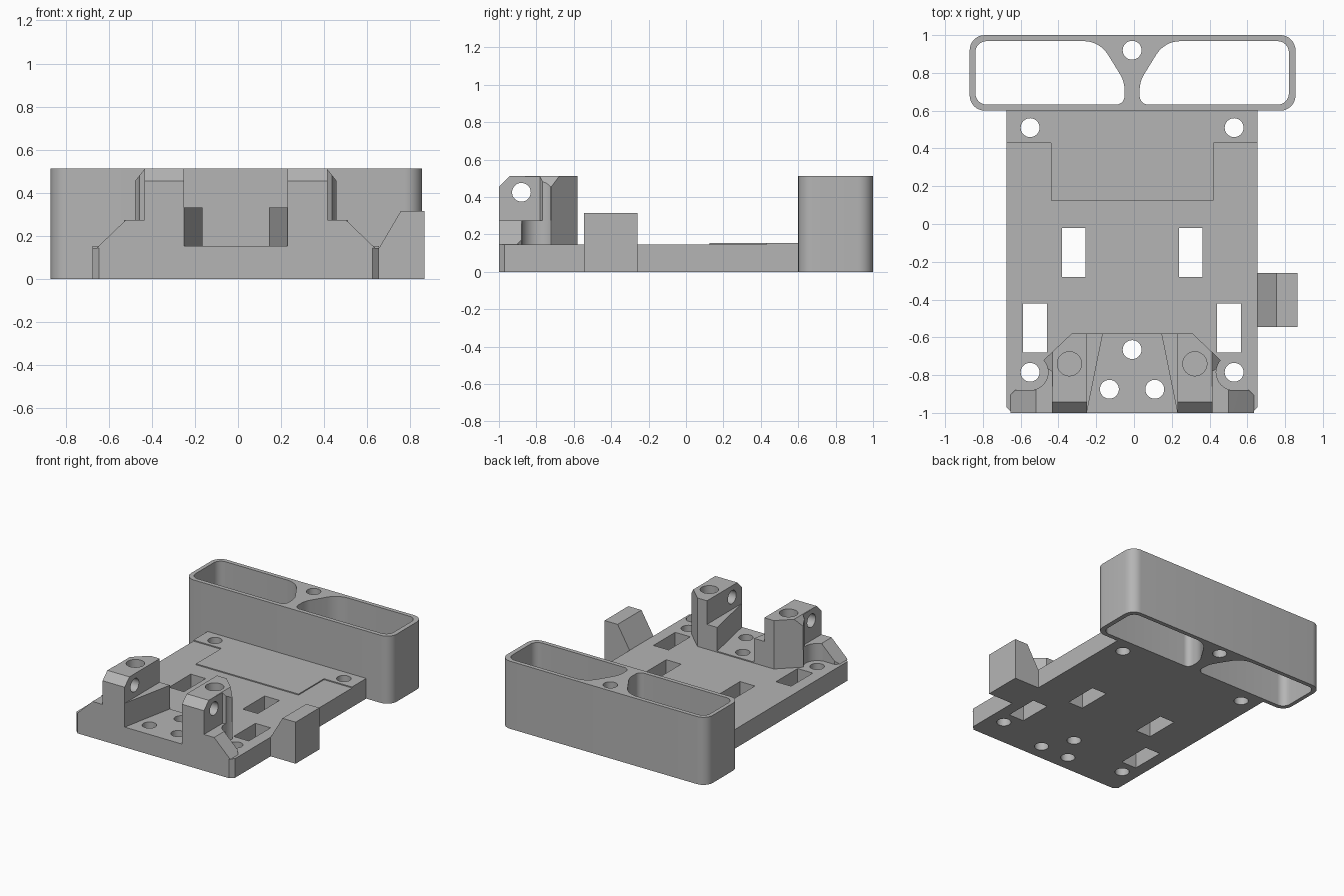
import bpy, bmesh, math
from mathutils import Vector

if "Cube" in bpy.data.objects:
    bpy.data.objects.remove(bpy.data.objects["Cube"], do_unlink=True)

CX = -0.01  # symmetry line of the body

grey = bpy.data.materials.new("plain grey")
grey.use_nodes = True
GREY = (0.46, 0.46, 0.46, 1)
grey.diffuse_color = GREY
grey.node_tree.nodes["Principled BSDF"].inputs["Base Color"].default_value = GREY


def prism(name, pts, lo, hi, axis="z"):
    """Extrude a 2D outline along an axis: z takes (x,y), y takes (x,z), x takes (y,z)."""
    place = {"z": lambda a, b, h: (a, b, h),
             "y": lambda a, b, h: (a, h, b),
             "x": lambda a, b, h: (h, a, b)}[axis]
    bm = bmesh.new()
    low = [bm.verts.new(place(a, b, lo)) for a, b in pts]
    high = [bm.verts.new(place(a, b, hi)) for a, b in pts]
    bm.faces.new(low)
    bm.faces.new(high)
    n = len(pts)
    for i in range(n):
        j = (i + 1) % n
        bm.faces.new((low[i], low[j], high[j], high[i]))
    bmesh.ops.recalc_face_normals(bm, faces=bm.faces)
    me = bpy.data.meshes.new(name)
    bm.to_mesh(me)
    bm.free()
    me.materials.append(grey)
    ob = bpy.data.objects.new(name, me)
    bpy.context.collection.objects.link(ob)
    return ob


def rect(x0, x1, y0, y1):
    return [(x0, y0), (x1, y0), (x1, y1), (x0, y1)]


def circle(x, y, r, n=32):
    return [(x + r * math.cos(2 * math.pi * i / n), y + r * math.sin(2 * math.pi * i / n))
            for i in range(n)]


def rounded(corners, n=8):
    """Outline from (x, y, radius) corners with filleted corners."""
    out = []
    for i, (x, y, r) in enumerate(corners):
        p = Vector((x, y))
        a = (Vector(corners[i - 1][:2]) - p).normalized()
        b = (Vector(corners[(i + 1) % len(corners)][:2]) - p).normalized()
        half = a.angle(b) / 2
        c = p + (a + b).normalized() * (r / math.sin(half))
        t = r / math.tan(half)
        start, end = p + a * t - c, p + b * t - c
        sweep = start.angle_signed(end)
        ang = math.atan2(start.y, start.x)
        for k in range(n + 1):
            th = ang - sweep * k / n
            out.append((c.x + r * math.cos(th), c.y + r * math.sin(th)))
    return out


def cut(ob, cutter):
    """Subtract the cutter and discard it."""
    mod = ob.modifiers.new("cut", "BOOLEAN")
    mod.operation = "DIFFERENCE"
    mod.solver = "EXACT"
    mod.object = cutter
    bpy.context.view_layer.objects.active = ob
    bpy.ops.object.modifier_apply(modifier=mod.name)
    bpy.data.objects.remove(cutter, do_unlink=True)


def side(s, pts):
    """Mirror points given as distance from the symmetry line."""
    return [(CX + s * p[0],) + tuple(p[1:]) for p in pts]


parts = []

# Base plate with clipped front corners
base = prism("base_plate", [(-0.645, -1), (0.625, -1), (0.655, -0.97), (0.655, 0.6),
                            (-0.675, 0.6), (-0.675, -0.97)], 0, 0.145)
# Thin raised panel at the rear, and pad between the front posts
panel = prism("rear_panel", [(-0.44, 0.125), (0.42, 0.125), (0.42, 0.43), (0.655, 0.43),
                             (0.655, 0.6), (-0.675, 0.6), (-0.675, 0.43), (-0.44, 0.43)],
              0.145, 0.153)
pad = prism("front_pad", side(1, [(-0.25, -1), (0.25, -1), (0.25, -0.58), (-0.25, -0.58)]),
            0.145, 0.153)
parts += [base, panel, pad]

# Screw holes
corner_holes = [(u, y) for u in (-0.54, 0.54) for y in (-0.785, 0.51)]
centre_holes = [(0, -0.665), (-0.12, -0.875), (0.12, -0.875)]
for u, y in corner_holes + centre_holes:
    targets = [base]
    if y > 0:
        targets.append(panel)
    elif (u, y) in centre_holes:
        targets.append(pad)
    for t in targets:
        cut(t, prism("cutter", circle(CX + u, y, 0.05), -0.1, 0.3))

# Strap slots
for s in (-1, 1):
    for u0, u1, y0, y1 in ((0.247, 0.372, -0.28, -0.02), (0.45, 0.577, -0.68, -0.42)):
        cut(base, prism("cutter", side(s, rect(u0, u1, y0, y1)), -0.1, 0.3))

# Rear double-bay box
box = prism("rear_box", rounded([(-0.87, 0.6, 0.08), (0.855, 0.6, 0.08),
                                 (0.855, 1, 0.08), (-0.87, 1, 0.08)]), 0, 0.512)
for s in (-1, 1):
    bay = side(s, [(0.83, 0.632, 0.06), (0.83, 0.968, 0.06), (0.172, 0.968, 0.15),
                   (0.04, 0.754, 0.16), (0.04, 0.632, 0.045)])
    cut(box, prism("cutter", rounded(bay), -0.1, 0.7))
cut(box, prism("cutter", circle(CX, 0.92, 0.05), -0.1, 0.7))
parts.append(box)

# Front posts, inner ledges and outer wings
for s, label in ((-1, "right"), (1, "left")):
    post = prism(label + "_post", side(s, [(0.24, -1), (0.425, -1), (0.425, -0.78),
                                           (0.468, -0.755), (0.468, -0.72), (0.32, -0.58),
                                           (0.24, -0.58)]), 0.145, 0.512)
    # bevelled front and outer top edges
    cut(post, prism("cutter", [(-1.1, 0.355), (-0.9, 0.555), (-1.1, 0.7)], -1, 1, "x"))
    cut(post, prism("cutter", side(s, [(0.468, 0.455), (0.388, 0.555), (0.6, 0.6),
                                       (0.6, 0.29)]), -0.86, -0.5, "y"))
    # blind screw hole and cross hole
    cut(post, prism("cutter", circle(CX + s * 0.332, -0.74, 0.064), 0.2, 0.7))
    cut(post, prism("cutter", circle(-0.88, 0.425, 0.05), -1, 1, "x"))

    ledge = prism(label + "_ledge", side(s, [(0.24, -1), (0.24, -0.58), (0.155, -0.58)]),
                  0.145, 0.333)

    wing = prism(label + "_wing", side(s, [(0.425, 0.145), (0.645, 0.145), (0.635, 0.155),
                                           (0.51, 0.275), (0.425, 0.275)]), -1, -0.88, "y")
    cut(wing, prism("cutter", side(s, [(0.7, -0.96), (0.59, -0.85), (0.7, -0.85)]), 0, 0.5))
    # lower outer cheek, hollowed around the corner screw
    cheek = prism(label + "_cheek", side(s, [(0.425, -0.88), (0.52, -0.88), (0.468, -0.72),
                                             (0.425, -0.68)]), 0.145, 0.275)
    for ob in (post, cheek, wing):
        cut(ob, prism("cutter", circle(CX + s * 0.54, -0.785, 0.095), 0.1, 0.7))
    parts += [post, ledge, wing, cheek]

# Side hook on the left edge
parts.append(prism("side_hook", [(0.655, 0), (0.865, 0), (0.865, 0.315), (0.755, 0.315),
                                 (0.655, 0.145)], -0.545, -0.26, "y"))

# Smooth round walls, keep hard edges
bpy.ops.object.select_all(action="DESELECT")
for ob in parts:
    ob.select_set(True)
bpy.context.view_layer.objects.active = base
bpy.ops.object.shade_smooth_by_angle(angle=math.radians(30))
